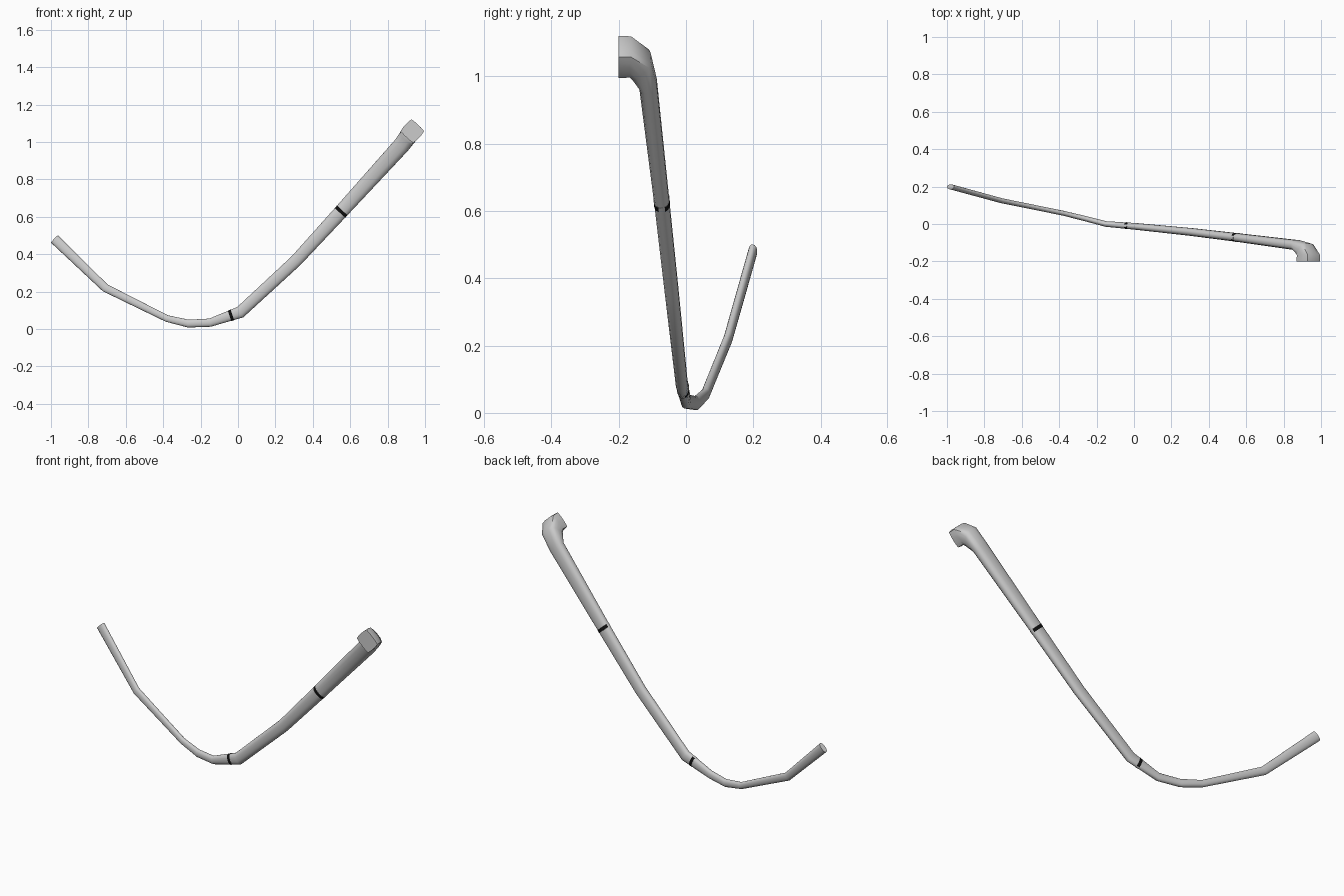
import bpy, bmesh, math
from mathutils import Vector

if "Cube" in bpy.data.objects:
    bpy.data.objects.remove(bpy.data.objects["Cube"])

def material(name, col):
    m = bpy.data.materials.new(name)
    m.diffuse_color = (*col, 1)
    m.use_nodes = True
    m.node_tree.nodes["Principled BSDF"].inputs["Base Color"].default_value = m.diffuse_color
    return m

GREY = material("light grey", (0.6, 0.6, 0.6))
BLACK = material("black", (0.005, 0.005, 0.005))
N = 16

# stations: centre, half width in the bend plane, half depth, squareness
ARM = [((-0.981, 0.199, 0.481), 0.027, 0.013, 2.3),
       ((-0.71, 0.125, 0.220), 0.022, 0.013, 2.3),
       ((-0.38, 0.058, 0.056), 0.018, 0.013, 2.3),
       ((-0.265, 0.030, 0.029), 0.021, 0.014, 2.3),
       ((-0.15, 0.000, 0.034), 0.022, 0.015, 2.3),
       ((0.012, -0.013, 0.090), 0.032, 0.018, 2.4),
       ((0.31, -0.043, 0.365), 0.033, 0.021, 2.5),
       ((0.56, -0.073, 0.637), 0.038, 0.023, 2.5),
       ((0.872, -0.113, 0.980), 0.045, 0.027, 2.8)]
# the hooked tip turns towards the front
HOOK = [((0.913, -0.134, 1.034), 0.047, 0.042, 4),
        ((0.932, -0.165, 1.058), 0.050, 0.046, 7),
        ((0.932, -0.201, 1.058), 0.050, 0.046, 9)]
HOOK_T = [Vector((0.48, -0.72, 0.51)), Vector((0.03, -1, 0.03)), Vector((0, -1, 0))]
HOOK_S = Vector((0.73, 0, -0.68)).normalized()

def ring(bm, c, t, s, a, b, p):
    """Rounded cross-section of half sizes a, b across direction t."""
    t = t.normalized()
    s = (s - t * s.dot(t)).normalized()
    o = t.cross(s)
    out = []
    for i in range(N):
        ang = 2 * math.pi * i / N
        u, v = math.cos(ang), math.sin(ang)
        f = (abs(u) ** p + abs(v) ** p) ** (-1 / p)
        out.append(bm.verts.new(Vector(c) + s * (a * u * f) + o * (b * v * f)))
    return out

def loft(bm, rings):
    for r, q in zip(rings, rings[1:]):
        for i in range(N):
            j = (i + 1) % N
            bm.faces.new((r[i], r[j], q[j], q[i]))
    bm.faces.new(rings[0][::-1])
    bm.faces.new(rings[-1])

def finish(bm, name, mats):
    bmesh.ops.recalc_face_normals(bm, faces=bm.faces)
    me = bpy.data.meshes.new(name)
    bm.to_mesh(me)
    bm.free()
    for m in mats:
        me.materials.append(m)
    ob = bpy.data.objects.new(name, me)
    bpy.context.collection.objects.link(ob)
    bpy.context.view_layer.objects.active = ob
    ob.select_set(True)
    bpy.ops.object.shade_smooth_by_angle(angle=math.radians(50))
    ob.select_set(False)

def side(t):
    return Vector((t.z, 0, -t.x))

# curved arm with hooked tip
bm = bmesh.new()
pts = [Vector(a[0]) for a in ARM]
rings = []
for i, (c, a, b, p) in enumerate(ARM):
    t = Vector()
    if i > 0:
        t += (pts[i] - pts[i - 1]).normalized()
    if i < len(pts) - 1:
        t += (pts[i + 1] - pts[i]).normalized()
    rings.append(ring(bm, c, t, side(t), a, b, p))
for (c, a, b, p), t in zip(HOOK, HOOK_T):
    rings.append(ring(bm, c, t, HOOK_S, a, b, p))
loft(bm, rings)
finish(bm, "curved_arm", [GREY])

# thin dark bands, black on the front and back only
def band(name, k, f, half):
    (c0, a0, b0, p0), (c1, a1, b1, p1) = ARM[k], ARM[k + 1]
    c0, c1 = Vector(c0), Vector(c1)
    t = (c1 - c0).normalized()
    c = c0.lerp(c1, f)
    a, b = a0 + (a1 - a0) * f + 0.0008, b0 + (b1 - b0) * f + 0.001
    bm = bmesh.new()
    loft(bm, [ring(bm, c + t * d, t, side(t), a, b, p0) for d in (-half, half)])
    bmesh.ops.recalc_face_normals(bm, faces=bm.faces)
    for fc in bm.faces:
        fc.material_index = 1 if abs(fc.normal.y) > 0.4 else 0
    finish(bm, name, [GREY, BLACK])

band("lower_band", 4, 0.70, 0.008)
band("upper_band", 6, 0.97, 0.009)
